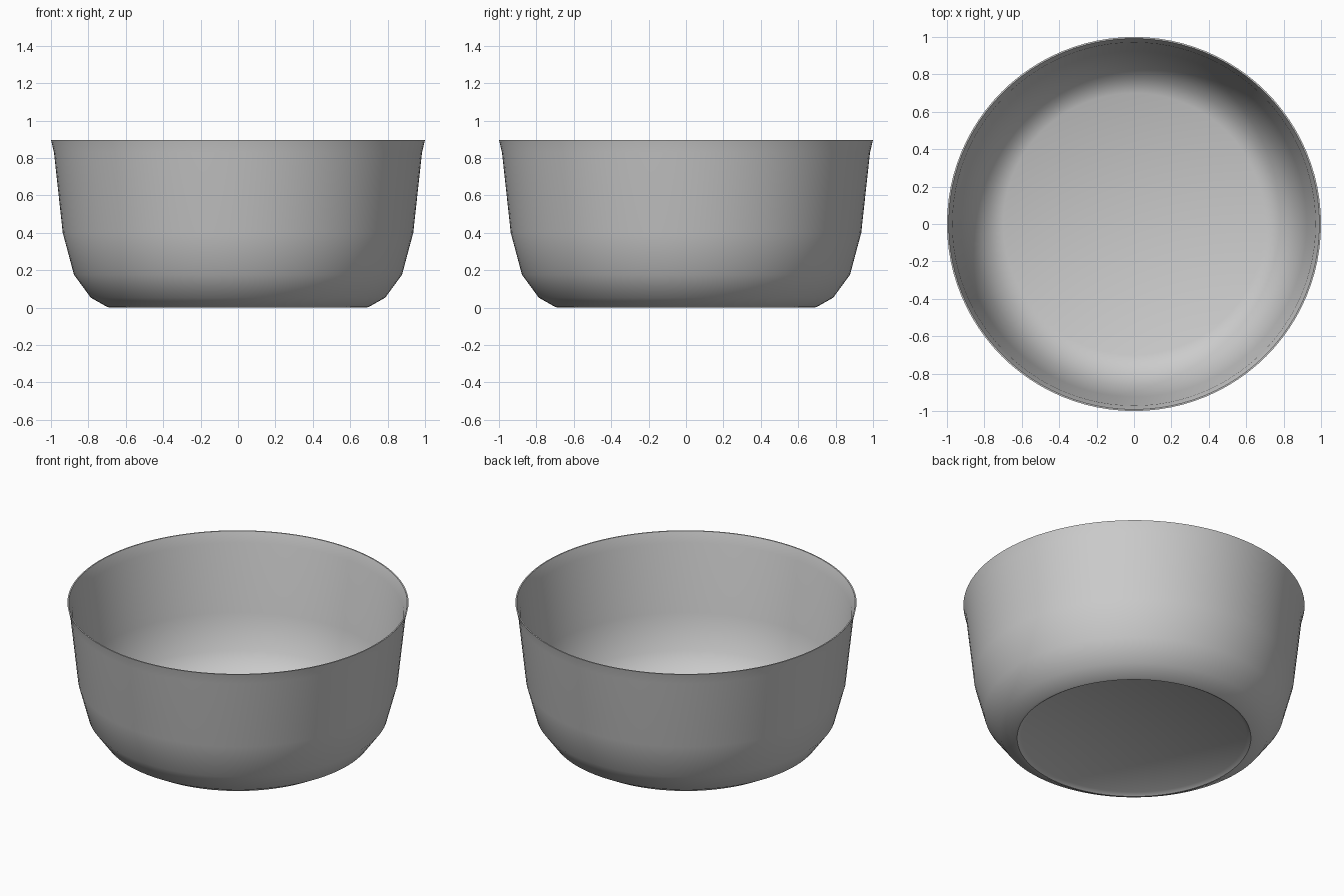
import bpy, bmesh
from math import tau

if "Cube" in bpy.data.objects:
    bpy.data.objects.remove(bpy.data.objects["Cube"])

SEGMENTS = 96

# Closed half profile (radius, height): recessed base, outer wall, flared lip, inner wall, floor
PROFILE = [
    (0.0, 0.016), (0.66, 0.016), (0.685, 0.0), (0.70, 0.004),
    (0.787, 0.053), (0.877, 0.176), (0.937, 0.40), (0.984, 0.83),
    (1.0, 0.897), (0.992, 0.897),
    (0.971, 0.83), (0.924, 0.402), (0.864, 0.182), (0.779, 0.066),
    (0.70, 0.03), (0.0, 0.03),
]


def lathe(name, profile, segments):
    bm = bmesh.new()
    verts = [bm.verts.new((r, 0, z)) for r, z in profile]
    edges = [bm.edges.new(pair) for pair in zip(verts, verts[1:])]
    bmesh.ops.spin(bm, geom=verts + edges, cent=(0, 0, 0), axis=(0, 0, 1),
                   angle=tau, steps=segments, use_duplicate=False)
    bmesh.ops.remove_doubles(bm, verts=bm.verts[:], dist=1e-5)
    bmesh.ops.recalc_face_normals(bm, faces=bm.faces[:])
    mesh = bpy.data.meshes.new(name)
    bm.to_mesh(mesh)
    bm.free()
    obj = bpy.data.objects.new(name, mesh)
    bpy.context.collection.objects.link(obj)
    return obj


# Thin-walled bowl, smooth except at the lip edges
bowl = lathe("bowl", PROFILE, SEGMENTS)
bpy.context.view_layer.objects.active = bowl
bowl.select_set(True)
bpy.ops.object.shade_smooth_by_angle(angle=0.8)
